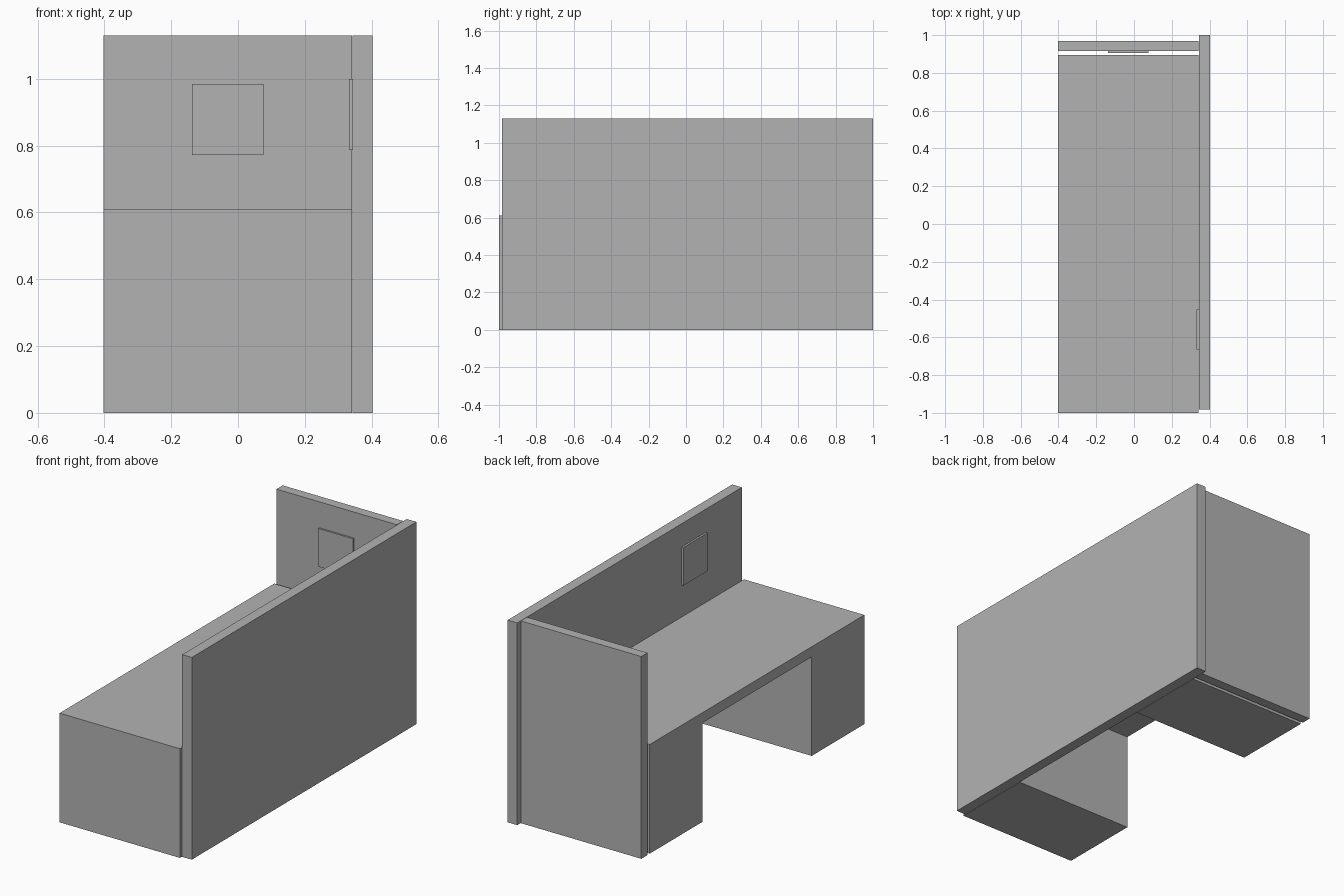
import bpy
import bmesh

if "Cube" in bpy.data.objects:
    bpy.data.objects.remove(bpy.data.objects["Cube"], do_unlink=True)

# Single plain grey finish
grey = bpy.data.materials.new("plain_grey")
grey.use_nodes = True
colour = (0.45, 0.45, 0.45, 1)
grey.diffuse_color = colour
grey.node_tree.nodes["Principled BSDF"].inputs["Base Color"].default_value = colour


def extrude_along_x(name, profile, x0, x1):
    """Solid with a (y, z) outline, running from x0 to x1."""
    bm = bmesh.new()
    face = bm.faces.new([bm.verts.new((x0, y, z)) for y, z in profile])
    result = bmesh.ops.extrude_face_region(bm, geom=[face])
    moved = [v for v in result["geom"] if isinstance(v, bmesh.types.BMVert)]
    bmesh.ops.translate(bm, verts=moved, vec=(x1 - x0, 0, 0))
    bmesh.ops.recalc_face_normals(bm, faces=bm.faces)
    mesh = bpy.data.meshes.new(name)
    bm.to_mesh(mesh)
    bm.free()
    mesh.materials.append(grey)
    obj = bpy.data.objects.new(name, mesh)
    bpy.context.collection.objects.link(obj)
    return obj


def box(name, x, y, z):
    outline = [(y[0], z[0]), (y[1], z[0]), (y[1], z[1]), (y[0], z[1])]
    return extrude_along_x(name, outline, *x)


LEFT_EDGE, PANEL_FACE, OUTER = -0.4025, 0.343, 0.4025
HEIGHT, DESK_TOP, DESK_UNDER = 1.13, 0.61, 0.553
FRONT, BACK, PEDESTAL = -1.0, 0.895, 0.465

# Desk: worktop with a solid pedestal at each end
extrude_along_x("desk", [
    (FRONT, 0), (FRONT + PEDESTAL, 0),
    (FRONT + PEDESTAL, DESK_UNDER), (BACK - PEDESTAL, DESK_UNDER),
    (BACK - PEDESTAL, 0), (BACK, 0),
    (BACK, DESK_TOP), (FRONT, DESK_TOP),
], LEFT_EDGE, PANEL_FACE - 0.002)

# Partition panels
box("long_partition", (PANEL_FACE, OUTER), (-0.983, 1.0), (0, HEIGHT))
box("end_partition", (LEFT_EDGE, PANEL_FACE - 0.002), (0.915, 0.97), (0, HEIGHT))

# Square plates on the inner faces of the panels
box("long_partition_plate", (PANEL_FACE - 0.011, PANEL_FACE), (-0.665, -0.452), (0.787, 1.0))
box("end_partition_plate", (-0.138, 0.076), (0.905, 0.915), (0.772, 0.985))
